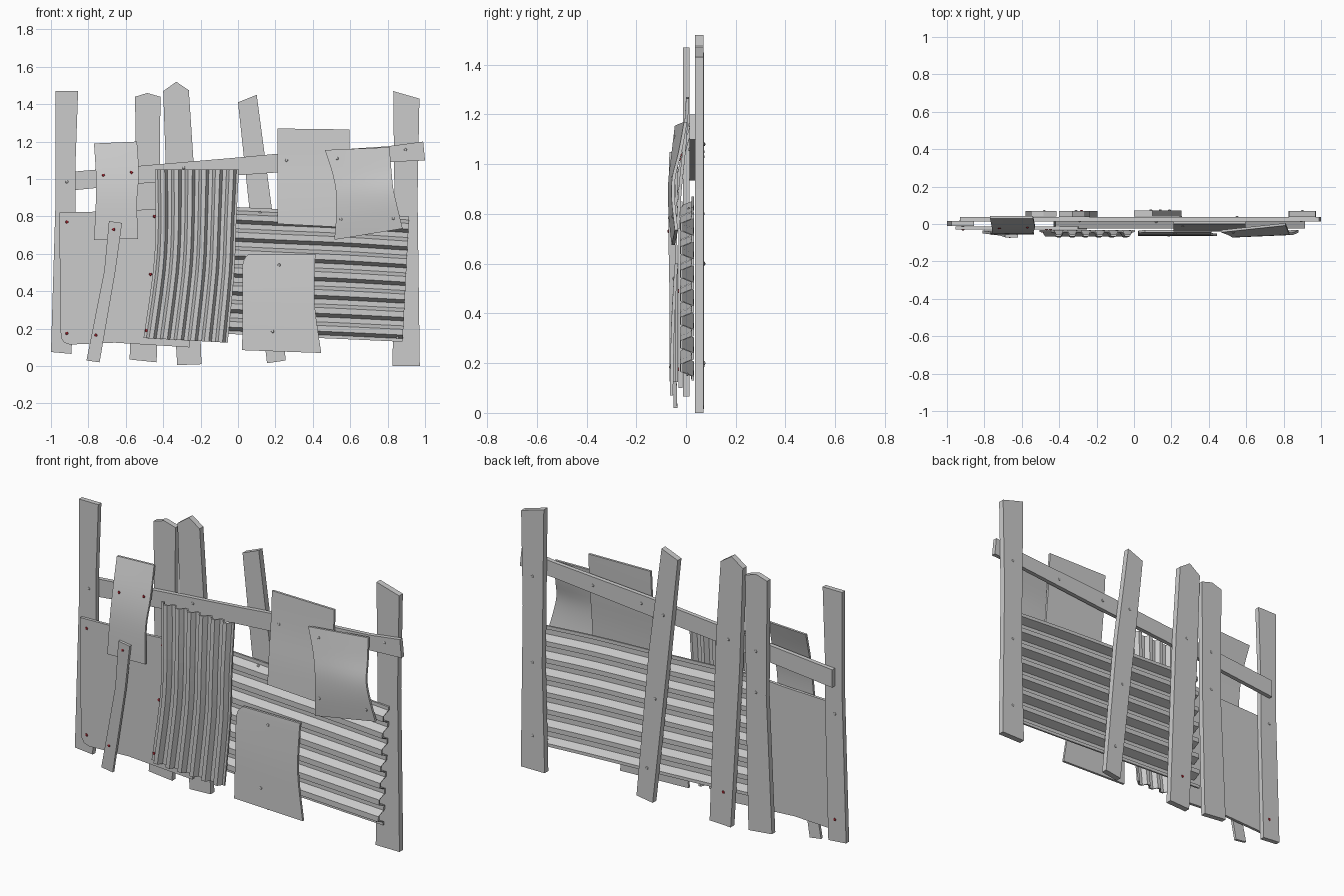
import bpy, bmesh
from mathutils import Vector

if "Cube" in bpy.data.objects:
    bpy.data.objects.remove(bpy.data.objects["Cube"])


def grid(name, pts, t, smooth=True):
    """Solid slab: rows of front points, thickened by t towards +y."""
    bm = bmesh.new()
    m, n = len(pts), len(pts[0])
    f = [[bm.verts.new(p) for p in r] for r in pts]
    b = [[bm.verts.new((p[0], p[1] + t, p[2])) for p in r] for r in pts]
    for i in range(m - 1):
        for j in range(n - 1):
            for g in (f, b):
                bm.faces.new((g[i][j], g[i][j + 1], g[i + 1][j + 1], g[i + 1][j]))
    for i in range(m - 1):
        for j in (0, n - 1):
            bm.faces.new((f[i][j], f[i + 1][j], b[i + 1][j], b[i][j]))
    for j in range(n - 1):
        for i in (0, m - 1):
            bm.faces.new((f[i][j], f[i][j + 1], b[i][j + 1], b[i][j]))
    return finish(name, bm, smooth)


def finish(name, bm, smooth=False):
    bmesh.ops.recalc_face_normals(bm, faces=bm.faces)
    me = bpy.data.meshes.new(name)
    bm.to_mesh(me)
    bm.free()
    ob = bpy.data.objects.new(name, me)
    bpy.context.collection.objects.link(ob)
    if smooth:
        bpy.context.view_layer.objects.active = ob
        for o in bpy.context.selected_objects:
            o.select_set(False)
        ob.select_set(True)
        bpy.ops.object.shade_smooth_by_angle(angle=0.5)
    return ob


def plank(name, outline, y, t):
    """Flat board from an x/z outline."""
    bm = bmesh.new()
    f = [bm.verts.new((x, y, z)) for x, z in outline]
    b = [bm.verts.new((x, y + t, z)) for x, z in outline]
    bm.faces.new(f)
    bm.faces.new(b)
    for i in range(len(f)):
        k = (i + 1) % len(f)
        bm.faces.new((f[i], f[k], b[k], b[i]))
    return finish(name, bm)


def spline(rows, steps):
    """Catmull-Rom through tuples of numbers."""
    out = []
    for i in range(len(rows) - 1):
        p = [Vector(rows[min(max(k, 0), len(rows) - 1)]) for k in range(i - 1, i + 3)]
        for s in range(steps):
            t = s / steps
            out.append(0.5 * (2 * p[1] + (p[2] - p[0]) * t
                              + (2 * p[0] - 5 * p[1] + 4 * p[2] - p[3]) * t * t
                              + (3 * p[1] - p[0] - 3 * p[2] + p[3]) * t ** 3))
    return out + [Vector(rows[-1])]


def sheet(name, rows, t=0.013, n=4):
    """Bent sheet; each row is (x left, y, z, x right, y, z)."""
    pts = [[Vector(r[:3]).lerp(Vector(r[3:]), j / n) for j in range(n + 1)]
           for r in spline([Vector(r) for r in rows], 4)]
    return grid(name, pts, t)


def corrugated(name, rows, ridges, depth, t=0.01):
    """Trapezoid ribs across each row (start point, end point)."""
    prof = [(0, 0)]
    for k in range(ridges):
        prof += [((k + u + 0.1) / (ridges + 0.1), d)
                 for u, d in ((0.1, 0), (0.3, 1), (0.62, 1), (0.82, 0))]
    prof.append((1, 0))
    pts = []
    for r in spline([Vector(r) for r in rows], 3):
        a, b = Vector(r[:3]), Vector(r[3:])
        pts.append([a.lerp(b, u) + Vector((0, -depth * d, 0)) for u, d in prof])
    return grid(name, pts, t, False)


# upright posts
plank("left_post", [(-.975, 1.47), (-.855, 1.47), (-.87, 1.05), (-.87, .8),
                    (-.89, .065), (-1, .075), (-.975, .9)], -.012, .027)
plank("rear_post_a", [(-.55, 1.44), (-.485, 1.46), (-.415, 1.44), (-.42, .7),
                      (-.435, .02), (-.58, .035), (-.545, .8)], .04, .03)
plank("rear_post_b", [(-.40, 1.47), (-.33, 1.52), (-.263, 1.475), (-.235, 1.05),
                      (-.195, .01), (-.325, .005), (-.38, .9)], .037, .033)
plank("rear_post_c", [(0, 1.41), (.10, 1.45), (.18, .85), (.255, .03), (.155, .015),
                      (.06, .85)], .04, .033)
plank("right_post", [(.83, 1.47), (.97, 1.43), (.96, .9), (.972, 0), (.825, 0),
                     (.84, .6)], .037, .033)

# cross rail
grid("top_rail", [[(x, .014, z) for x, z in row] for row in (
    [(-.93, 1.035), (-.53, 1.07), (0, 1.115), (.21, 1.135), (.8, 1.175), (.99, 1.2)],
    [(-.93, .935), (-.53, .975), (0, 1.02), (.21, 1.035), (.8, 1.09), (1.0, 1.10)])], .024)

# big flat panel on the left
plank("left_panel", [(-.955, .82), (-.6, .83), (-.3, .85), (-.25, .5), (-.26, .10),
                     (-.5, .115), (-.66, .125), (-.90, .115), (-.93, .125),
                     (-.945, .15), (-.95, .2)], -.03, .016)

# corrugated panels
corrugated("horizontal_corrugated_panel", [
    (-.42, .022, .87, -.43, .022, .19), (.2, .022, .84, .2, .022, .16),
    (.55, .02, .825, .55, .02, .145), (.915, .022, .80, .88, .022, .13)], 7, .045)
corrugated("vertical_corrugated_panel", [
    (-.445, -.042, 1.05, .005, -.042, 1.05), (-.44, -.046, .75, -.01, -.046, .75),
    (-.455, -.042, .5, -.02, -.042, .5), (-.505, -.042, .15, -.055, -.042, .125)], 6, .025)

# bent patches
sheet("upper_left_patch", [
    (-.77, .03, 1.19, -.54, .03, 1.20), (-.76, -.02, 1.03, -.53, -.02, 1.03),
    (-.76, -.046, .88, -.54, -.046, .88), (-.77, -.055, .675, -.535, -.055, .68)])
sheet("upper_right_patch", [
    (.21, 0, 1.27, .595, 0, 1.265), (.21, -.012, 1.08, .595, -.012, 1.08),
    (.21, -.03, .9, .595, -.03, .9), (.21, -.04, .76, .595, -.04, .74)])
sheet("overlapping_patch", [
    (.465, -.045, 1.155, .81, -.008, 1.17), (.505, -.06, 1.03, .82, -.03, 1.05),
    (.525, -.072, .92, .83, -.055, .95), (.525, -.07, .8, .85, -.058, .86),
    (.515, -.058, .675, .88, -.045, .735)])
sheet("lower_patch", [
    (.06, -.045, .60, .415, -.045, .60), (.025, -.049, .545, .412, -.049, .545),
    (.025, -.06, .35, .41, -.06, .33), (.022, -.065, .085, .445, -.065, .07)])

# leaning brace
grid("leaning_brace", [[(-.69, -.071, .775), (-.62, -.071, .765)],
                       [(-.715, -.062, .51), (-.655, -.062, .51)],
                       [(-.81, -.05, .03), (-.74, -.05, .02)]], .015)

# nails, placed on whatever surface they hit
red = bpy.data.materials.new("rusty_red")
red.diffuse_color = (.35, .02, .03, 1)
red.use_nodes = True
red.node_tree.nodes["Principled BSDF"].inputs["Base Color"].default_value = red.diffuse_color
front_red = [(-.915, .77), (-.915, .175), (-.72, 1.02), (-.57, 1.035), (-.665, .73),
             (-.76, .165), (-.447, .80), (-.468, .49), (-.49, .19)]
front_grey = [(-.915, .985), (-.29, 1.06), (.26, 1.10), (.53, 1.11), (.55, .785),
              (.83, .79), (.895, 1.157), (.22, .54), (.185, .185), (.118, .82), (.853, .155)]
back_red = [(-.93, .19), (-.28, .19)]
back_grey = [(.9, 1.08), (.9, .6), (.9, .19), (.09, 1.08), (.14, .6), (.19, .2),
             (-.31, 1.05), (-.48, 1.03), (-.48, .8), (-.93, .78), (.55, 1.11), (.25, 1.09)]
bpy.context.view_layer.update()
hits = []
for spots, side, mat in ((front_red, -1, red), (front_grey, -1, None),
                         (back_red, 1, red), (back_grey, 1, None)):
    for x, z in spots:
        hit = bpy.context.scene.ray_cast(bpy.context.evaluated_depsgraph_get(),
                                         Vector((x, side, z)), Vector((0, -side, 0)))
        if hit[0]:
            hits.append((hit[1], mat))
for p, mat in hits:
    bm = bmesh.new()
    bmesh.ops.create_uvsphere(bm, u_segments=8, v_segments=6, radius=.008)
    bmesh.ops.scale(bm, verts=bm.verts, vec=(1, .6, 1))
    ob = finish("nail", bm, True)
    ob.location = p
    if mat:
        ob.data.materials.append(mat)
